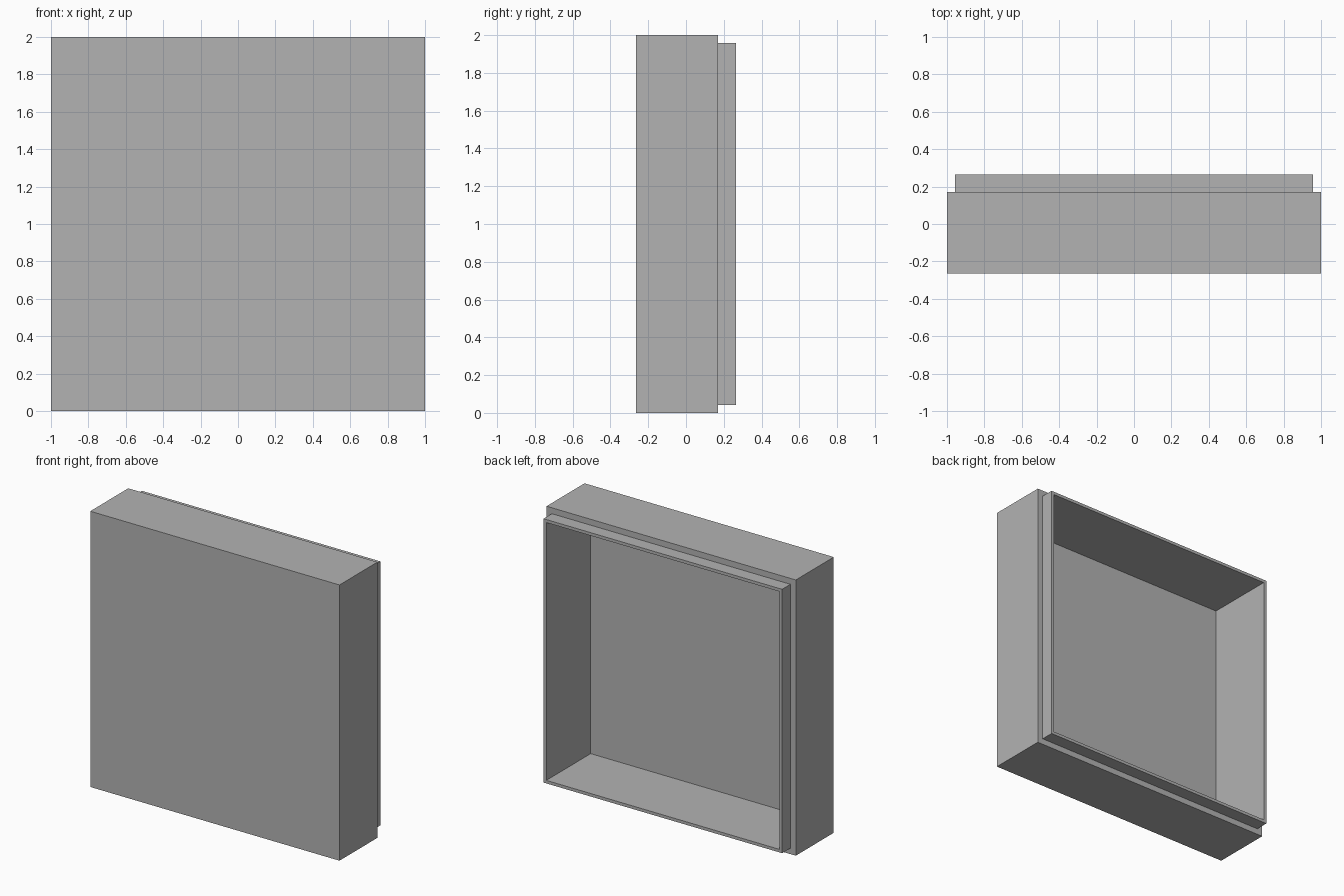
import bpy
import bmesh

cube = bpy.data.objects.get("Cube")
if cube:
    bpy.data.objects.remove(cube, do_unlink=True)

# Plain grey material
grey = bpy.data.materials.new("plain_grey")
grey.use_nodes = True
colour = (0.45, 0.45, 0.45, 1)
grey.diffuse_color = colour
grey.node_tree.nodes["Principled BSDF"].inputs["Base Color"].default_value = colour

# Overall sizes
FRONT, SHOULDER, BACK = -0.265, 0.17, 0.265
BODY, LIP, WALL = 1.0, 0.957, 0.022
INNER = LIP - WALL


def square_ring(bm, half, y):
    """Square loop of vertices facing along y, centred at z = 1."""
    return [bm.verts.new((sx * half, y, 1 + sz * half))
            for sx, sz in ((-1, -1), (1, -1), (1, 1), (-1, 1))]


# Open tray: front panel, outer sides, stepped shoulder, lip, hollow inside
profile = [(BODY, FRONT), (BODY, SHOULDER), (LIP, SHOULDER),
           (LIP, BACK), (INNER, BACK), (INNER, FRONT + WALL)]
bm = bmesh.new()
rings = [square_ring(bm, half, y) for half, y in profile]
for a, b in zip(rings, rings[1:]):
    for i in range(4):
        j = (i + 1) % 4
        bm.faces.new((a[i], a[j], b[j], b[i]))
bm.faces.new(rings[0])
bm.faces.new(rings[-1])
bmesh.ops.recalc_face_normals(bm, faces=bm.faces)

mesh = bpy.data.meshes.new("open_box_with_lip")
bm.to_mesh(mesh)
bm.free()
mesh.materials.append(grey)
box = bpy.data.objects.new("open_box_with_lip", mesh)
bpy.context.collection.objects.link(box)
